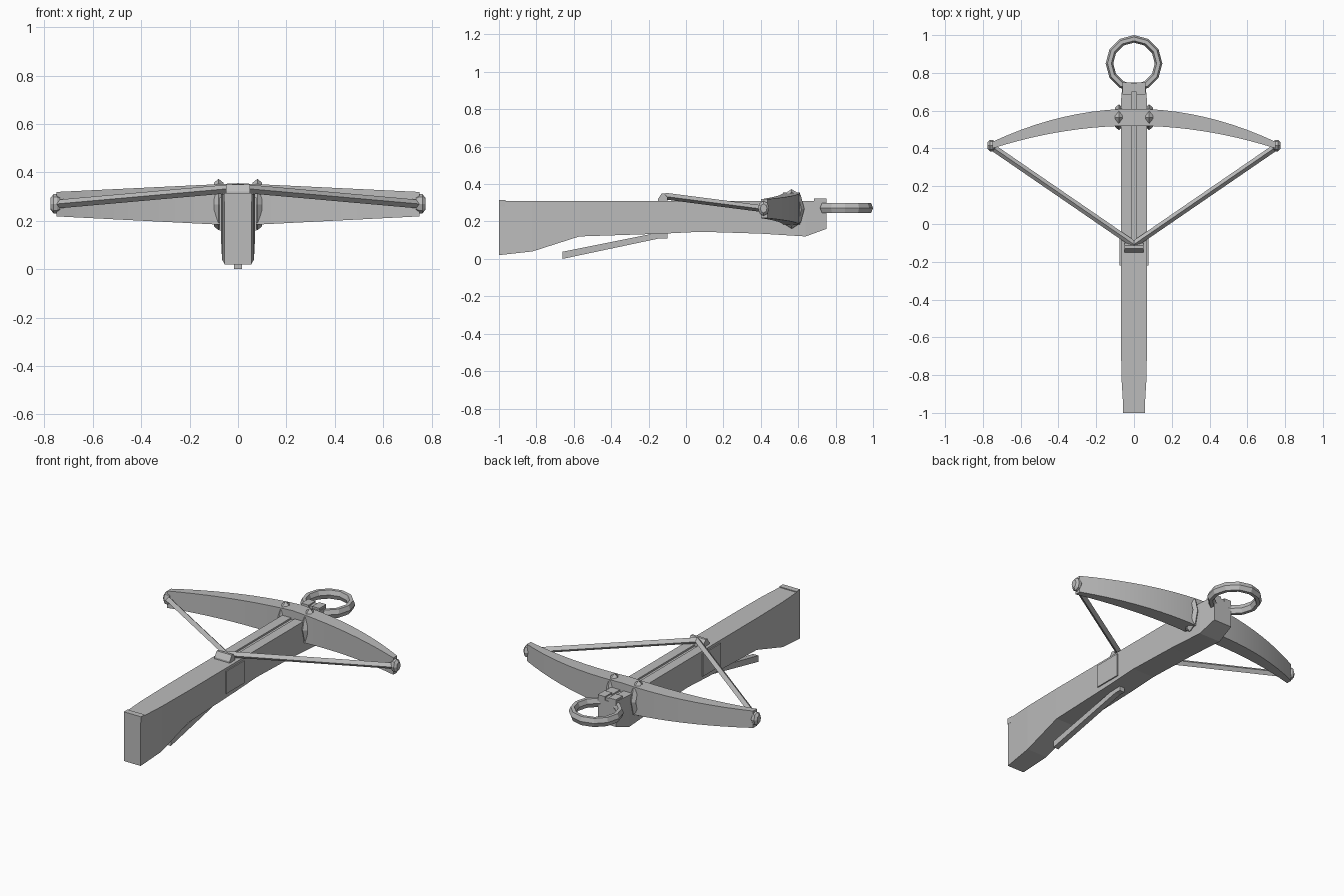
import bpy, bmesh, math
from mathutils import Vector

if "Cube" in bpy.data.objects:
    bpy.data.objects.remove(bpy.data.objects["Cube"])

grey = bpy.data.materials.new("plain grey")
grey.diffuse_color = (0.5, 0.5, 0.5, 1)
grey.use_nodes = True
grey.node_tree.nodes["Principled BSDF"].inputs["Base Color"].default_value = grey.diffuse_color


def make(name, verts, faces, smooth=False):
    me = bpy.data.meshes.new(name)
    me.from_pydata([tuple(v) for v in verts], [], faces)
    bm = bmesh.new()
    bm.from_mesh(me)
    bmesh.ops.recalc_face_normals(bm, faces=bm.faces)
    bm.to_mesh(me)
    bm.free()
    me.materials.append(grey)
    ob = bpy.data.objects.new(name, me)
    bpy.context.collection.objects.link(ob)
    if smooth:
        bpy.ops.object.select_all(action='DESELECT')
        ob.select_set(True)
        bpy.context.view_layer.objects.active = ob
        bpy.ops.object.shade_smooth_by_angle(angle=math.radians(30))
    return ob


def loft(name, rings, closed=False, smooth=False):
    """Skin a list of equal rings of points; cap the ends unless closed."""
    n, m = len(rings[0]), len(rings)
    faces = []
    for i in range(m if closed else m - 1):
        a, b = i * n, ((i + 1) % m) * n
        faces += [(a + j, a + (j + 1) % n, b + (j + 1) % n, b + j) for j in range(n)]
    if not closed:
        faces += [tuple(range(n)), tuple(range((m - 1) * n, m * n))]
    return make(name, [p for r in rings for p in r], faces, smooth)


def extrude_profile(name, pts, half):
    """Side profile in (y, z) extruded across x."""
    return loft(name, [[(x, y, z) for y, z in pts] for x in (-half, half)])


def box(name, x0, x1, y0, y1, z0, z1):
    return loft(name, [[(x, y0, z0), (x, y1, z0), (x, y1, z1), (x, y0, z1)] for x in (x0, x1)])


def oval_ring(name, c, u, v, w, ru, rv, minor, seg, sides, minor_w):
    """Low-poly ring in the plane u, v around c, with axis w."""
    c, u, v, w = map(Vector, (c, u, v, w))
    rings = []
    for i in range(seg):
        a = 2 * math.pi * i / seg
        ring = []
        for j in range(sides):
            b = 2 * math.pi * j / sides
            k = minor * math.cos(b)
            ring.append(c + u * (ru + k) * math.cos(a) + v * (rv + k) * math.sin(a)
                        + w * minor_w * math.sin(b))
        rings.append(ring)
    return loft(name, rings, closed=True)


# stock: stations of y, half width, bottom z, top z
stations = [(-1, .055, .02, .31), (-.82, .066, .04, .31), (-.57, .07, .12, .31),
            (-.12, .07, .135, .31), (.08, .07, .145, .31), (.40, .07, .135, .31),
            (.64, .07, .12, .31), (.75, .06, .16, .31)]
stock = loft("stock", [[(-w, y, b), (w, y, b), (w, y, t), (-w, y, t)]
                       for y, w, b, t in stations])

# bolt groove cut into the top of the stock
cutter = box("groove_cutter", -.012, .012, -.10, .80, .300, .36)
cutter.hide_render = True
cutter.hide_viewport = True
mod = stock.modifiers.new("groove", 'BOOLEAN')
mod.object = cutter
mod.solver = 'EXACT'

# butt cap and ring clasp at the two ends
box("butt_cap", -.057, .057, -1.0, -.965, .28, .315)
for s in (-1, 1):
    box("ring_clasp", s * .012, s * .06, .685, .75, .29, .322)
box("ring_pin", -.03, .03, .70, .745, .25, .315)

# lock plates on both sides of the stock
box("lock_plate", -.077, .077, -.22, -.05, .16, .295)

# trigger lever
extrude_profile("trigger_lever", [(-.66, .0), (-.66, .038), (-.14, .142), (-.10, .142),
                                  (-.10, .11), (-.14, .11)], .017)

# string catch
extrude_profile("string_catch", [(-.15, .29), (-.15, .32), (-.13, .35), (-.115, .35),
                                 (-.10, .33), (-.10, .29)], .05)

# curved bow, tapering to the tips
bow = []
N = 20
for i in range(N + 1):
    t = -1 + 2 * i / N
    a, q = abs(t), t * t
    x = .75 * t
    yo, yi = .61 - .175 * q, .52 - .12 * q
    top, bot = .355 - .036 * a, .18 + .038 * a
    bow.append([(x, yi, bot), (x, yo, bot), (x, yo, top), (x, yi, top)])
loft("bow", bow, smooth=True)

# bowstring halves, string loops at the tips, bindings around the bow
for s in (-1, 1):
    p, q = Vector((0, -.108, .335)), Vector((s * .755, .41, .268))
    d = (q - p).normalized()
    side = d.cross(Vector((0, 0, 1))).normalized()
    up = side.cross(d)
    r = .018
    start = [p + side * (r * a) + up * (r * b) for a, b in ((1, 0), (0, 1), (-1, 0), (0, -1))]
    # mitre the start on the centre plane so both halves meet
    start = [v - d * (v.x / d.x) for v in start]
    end = [q + side * (r * a) + up * (r * b) for a, b in ((1, 0), (0, 1), (-1, 0), (0, -1))]
    loft("bowstring", [start, end])

    knob = []
    for x, k in ((.735, .75), (.748, 1), (.762, 1), (.775, .6)):
        knob.append([(s * x, .415 + .03 * k * math.cos(j * math.pi / 4),
                      .27 + .04 * k * math.sin(j * math.pi / 4)) for j in range(8)])
    loft("string_loop", knob)

    oval_ring("bow_binding", (s * .08, .565, .267), (0, 1, 0), (0, 0, 1), (1, 0, 0),
              .052, .09, .016, 8, 4, .02)

# foot ring at the front
oval_ring("foot_ring", (0, .85, .272), (1, 0, 0), (0, 1, 0), (0, 0, 1),
          .13, .13, .02, 12, 6, .03)
